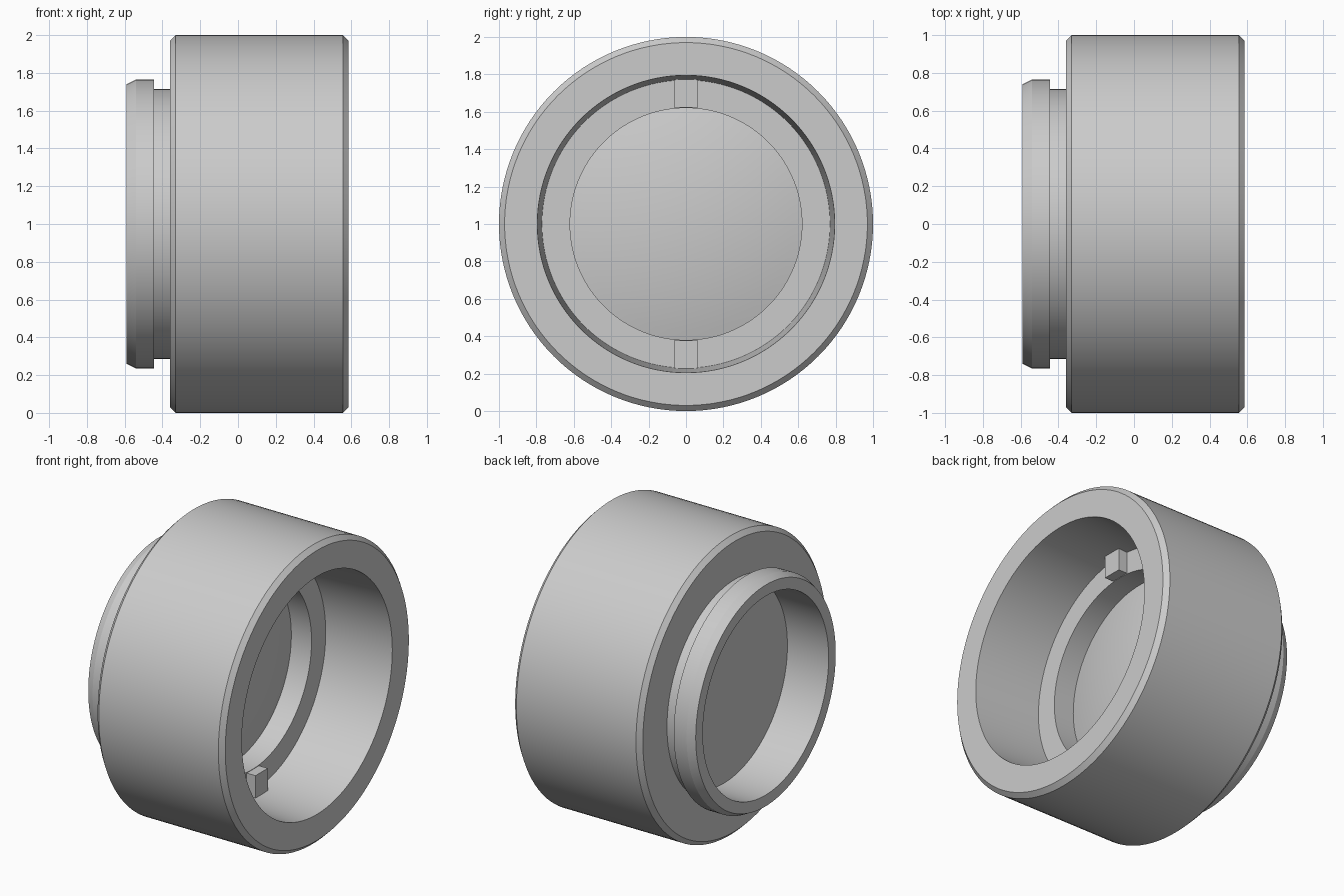
import bpy, bmesh, math
from mathutils import Vector

cube = bpy.data.objects.get("Cube")
if cube:
    bpy.data.objects.remove(cube, do_unlink=True)

grey = bpy.data.materials.new("light grey")
grey.use_nodes = True
colour = (0.6, 0.6, 0.6, 1.0)
grey.diffuse_color = colour
grey.node_tree.nodes["Principled BSDF"].inputs["Base Color"].default_value = colour

AXIS_Z = 1.0
SEGMENTS = 128


def finish(name, bm):
    """Turn a bmesh into a shaded, coloured object."""
    bmesh.ops.recalc_face_normals(bm, faces=bm.faces)
    mesh = bpy.data.meshes.new(name)
    bm.to_mesh(mesh)
    bm.free()
    mesh.materials.append(grey)
    obj = bpy.data.objects.new(name, mesh)
    bpy.context.collection.objects.link(obj)
    bpy.ops.object.select_all(action='DESELECT')
    obj.select_set(True)
    bpy.context.view_layer.objects.active = obj
    bpy.ops.object.shade_smooth_by_angle(angle=math.radians(25))
    return obj


def lathe(name, profile, closed):
    """Spin (x, radius) points about the horizontal x axis."""
    bm = bmesh.new()
    verts = [bm.verts.new((x, 0, AXIS_Z + r)) for x, r in profile]
    edges = [bm.edges.new(pair) for pair in zip(verts, verts[1:])]
    if closed:
        edges.append(bm.edges.new((verts[-1], verts[0])))
    bmesh.ops.spin(bm, geom=verts + edges, cent=(0, 0, AXIS_Z), axis=(1, 0, 0),
                   angle=math.tau, steps=SEGMENTS)
    bmesh.ops.remove_doubles(bm, verts=bm.verts, dist=1e-4)
    return finish(name, bm)


# Barrel with chamfered rims, tapered front bore, inner ledge and rear flange
lathe("barrel", [
    (0.585, 0.97), (0.555, 1.0), (-0.33, 1.0), (-0.36, 0.97),
    (-0.36, 0.715), (-0.445, 0.715), (-0.445, 0.765), (-0.54, 0.765),
    (-0.59, 0.74), (-0.59, 0.665), (-0.285, 0.665), (-0.285, 0.62),
    (0.11, 0.62), (0.11, 0.77), (0.585, 0.795),
], True)

# Lens: flat rear, gently domed front
RIM, BULGE, STEPS = 0.622, 0.08, 12
dome = [(-0.04 + BULGE * (1 - (i / STEPS) ** 2), RIM * i / STEPS)
        for i in range(STEPS, -1, -1)]
lathe("lens", [(-0.285, 0.0), (-0.285, RIM)] + dome, False)

# Two locking tabs standing on the ledge, top and bottom
for name, side in (("upper_tab", 1), ("lower_tab", -1)):
    bm = bmesh.new()
    bmesh.ops.create_cube(bm, size=1)
    bmesh.ops.scale(bm, vec=Vector((0.09, 0.13, 0.15)), verts=bm.verts)
    bmesh.ops.translate(bm, vec=Vector((0.13, 0, AXIS_Z + side * 0.697)), verts=bm.verts)
    finish(name, bm)
